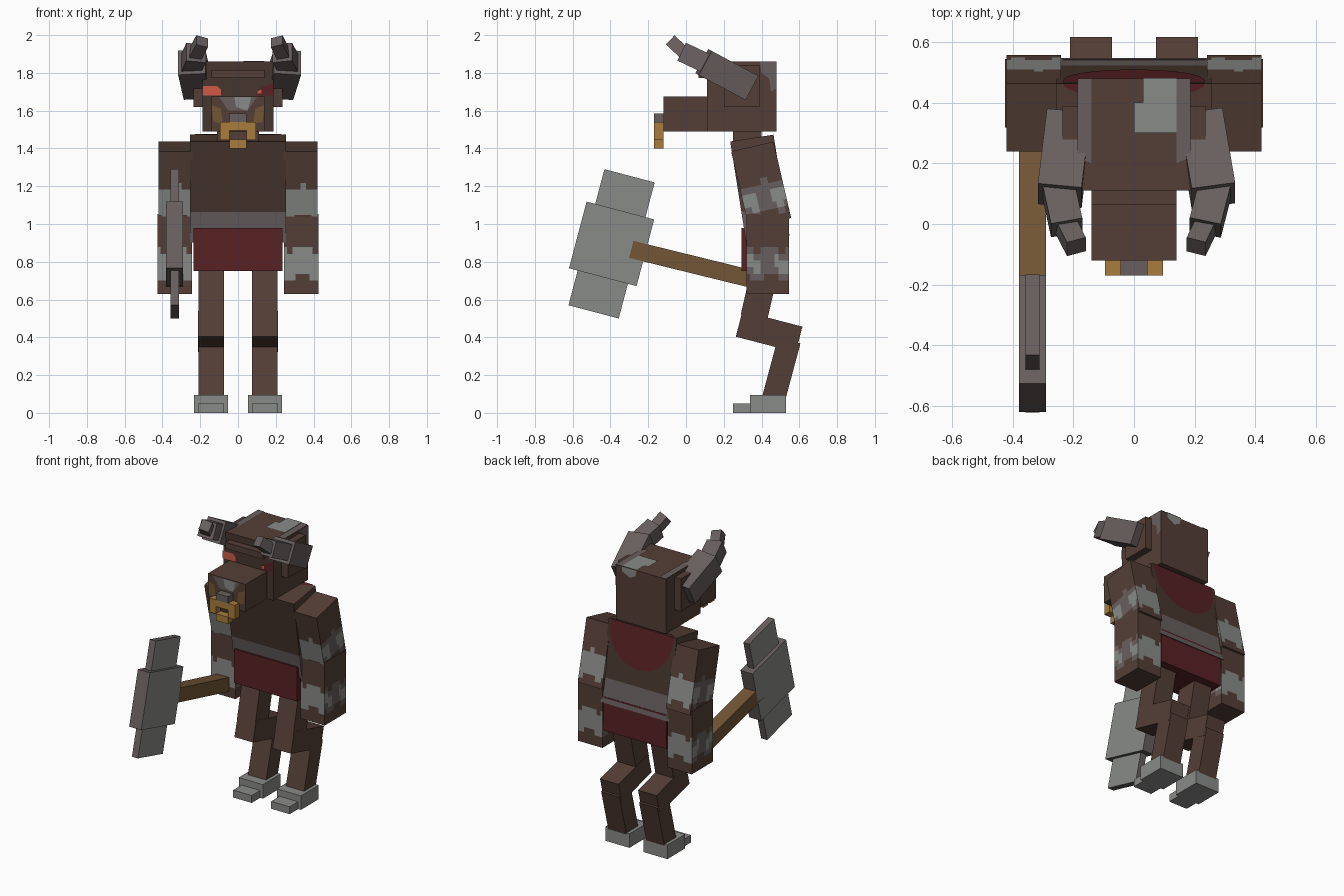
import bpy, bmesh, math
from mathutils import Vector, Matrix

if "Cube" in bpy.data.objects:
    bpy.data.objects.remove(bpy.data.objects["Cube"])


def mat(name, r, g, b):
    m = bpy.data.materials.new(name)
    lin = [((c / 255 + 0.055) / 1.055) ** 2.4 for c in (r, g, b)]
    m.diffuse_color = (*lin, 1)
    m.use_nodes = True
    m.node_tree.nodes["Principled BSDF"].inputs["Base Color"].default_value = m.diffuse_color
    return m


BROWN = mat("brown_fur", 84, 62, 54)
DARK = mat("dark_brown_fur", 70, 53, 45)
WARM = mat("warm_grey", 104, 95, 94)
LIGHT = mat("light_grey", 137, 139, 135)
RED = mat("dark_red_cloth", 88, 33, 36)
GOLD = mat("gold", 168, 124, 60)
WOOD = mat("wood", 115, 86, 54)
EYE = mat("glowing_eye", 208, 90, 70)


def add(name, bm, mats, matrix=Matrix()):
    me = bpy.data.meshes.new(name)
    bm.to_mesh(me)
    bm.free()
    for m in mats:
        me.materials.append(m)
    ob = bpy.data.objects.new(name, me)
    ob.matrix_world = matrix
    bpy.context.collection.objects.link(ob)
    return ob


def box(name, c, s, mats, tilt=0, cuts=0, rule=None, matrix=None):
    """Box at c with size s, tilted about x; rule(local point, normal) picks the colour."""
    mats = mats if isinstance(mats, list) else [mats]
    bm = bmesh.new()
    bmesh.ops.create_cube(bm, size=1)
    bmesh.ops.scale(bm, vec=s, verts=bm.verts)
    if cuts:
        bmesh.ops.subdivide_edges(bm, edges=bm.edges[:], cuts=cuts, use_grid_fill=True)
    bm.normal_update()
    if rule:
        for f in bm.faces:
            f.material_index = rule(f.calc_center_median(), f.normal)
    if matrix is None:
        matrix = Matrix.Translation(c) @ Matrix.Rotation(math.radians(tilt), 4, 'X')
    return add(name, bm, mats, matrix)


def span(name, x, y, z, mats, **kw):
    """Box given by its ranges."""
    r = (x, y, z)
    return box(name, [(a + b) / 2 for a, b in r], [b - a for a, b in r], mats, **kw)


def plate(name, pts, m, matrix=Matrix()):
    bm = bmesh.new()
    bm.faces.new([bm.verts.new(p) for p in pts])
    return add(name, bm, [m], matrix)


def front_plate(name, y, pts, m):
    return plate(name, [(x, y, z) for x, z in pts], m)


# torso with grey waist band and dark chest
def torso_rule(p, n):
    if p.z < -0.11 and abs(n.z) < 0.5:
        return 2
    return 1 if abs(n.y) > 0.5 else 0


TORSO = (0, 0.391, 1.188)
box("torso", TORSO, (0.51, 0.232, 0.54), [BROWN, DARK, WARM], 9, 9, torso_rule)
span("loincloth", (-0.235, 0.235), (0.295, 0.543), (0.75, 0.98), RED)
span("neck", (-0.11, 0.11), (0.25, 0.40), (1.40, 1.52), BROWN)

# rounded cape on the upper back, continuing over the torso top
tm = Matrix.Translation(TORSO) @ Matrix.Rotation(math.radians(9), 4, 'X')
arc = [math.pi * i / 16 for i in range(17)]
plate("cape", [(0.235 * math.cos(a), 0.12, 0.27 - 0.27 * math.sin(a) ** 0.8) for a in arc], RED, tm)
plate("collar", [(0.235 * math.cos(a), 0.117 - 0.05 * math.sin(a), 0.274) for a in arc], RED, tm)

# arms with wavy grey patches
def patch_rule(mid, half):
    def rule(p, n):
        if abs(n.z) > 0.5:
            return 0
        t = p.y if abs(n.x) > 0.5 else p.x
        d = abs(p.z - mid - 0.018 * math.sin(t * 45 + 1))
        if d > half:
            return 0
        if abs(n.x) > 0.5:
            return 2 if d < half * 0.5 and abs(t) > 0.045 else 1
        return 2
    return rule


for side, sx in (("right", -1), ("left", 1)):
    box(side + "_upper_arm", (sx * 0.33, 0.398, 1.208), (0.18, 0.23, 0.415),
        [BROWN, WARM, LIGHT], 13, 11, patch_rule(-0.07, 0.075))
    box(side + "_forearm", (sx * 0.334, 0.432, 0.842), (0.182, 0.226, 0.424),
        [BROWN, WARM, LIGHT], 0, 11, patch_rule(-0.045, 0.075))

    # bent legs and hooves
    x = sx * 0.142
    box(side + "_thigh", (x, 0.40, 0.68), (0.136, 0.143, 0.36), BROWN, -13)
    box(side + "_knee", (x, 0.44, 0.43), (0.138, 0.328, 0.14), BROWN, -14.5)
    box(side + "_shin", (x, 0.50, 0.21), (0.136, 0.123, 0.36), BROWN, -15)
    box(side + "_hoof", (x, 0.435, 0.0475), (0.18, 0.19, 0.095), LIGHT)
    box(side + "_toe", (x, 0.30, 0.025), (0.138, 0.10, 0.05), LIGHT)

    # head side plates and grey hair strips
    box(side + "_horn_base", (sx * 0.205, 0.295, 1.73), (0.06, 0.19, 0.22), BROWN)
    plate(side + "_hair_strip", [(sx * u, v, 1.864) for u, v in
          ((0.14, 0.2), (0.186, 0.22), (0.186, 0.48), (0.14, 0.48))], WARM)

# head, brow and muzzle
span("head", (-0.187, 0.187), (0.11, 0.48), (1.49, 1.86), [BROWN, DARK],
     rule=lambda p, n: int(n.y < -0.5))
span("brow", (-0.14, 0.14), (0.065, 0.12), (1.773, 1.815), BROWN)
span("muzzle", (-0.14, 0.14), (-0.12, 0.12), (1.49, 1.675), BROWN)
plate("crown_patch", [(0, 0.30, 1.866), (0.14, 0.30, 1.866), (0.14, 0.482, 1.866),
                      (0.03, 0.482, 1.866), (0.03, 0.40, 1.866), (0, 0.40, 1.866)], LIGHT)
plate("nape_patch", [(0.14, 0.484, 1.862), (0.03, 0.484, 1.862), (0.04, 0.484, 1.82),
                     (0.08, 0.484, 1.80), (0.14, 0.484, 1.83)], LIGHT)
plate("temple_patch", [(0.191, 0.39, 1.86), (0.191, 0.48, 1.86), (0.191, 0.48, 1.72),
                       (0.191, 0.45, 1.70), (0.191, 0.44, 1.77), (0.191, 0.40, 1.80)], WARM)

# face markings
front_plate("right_eye", 0.104, [(-0.187, 1.68), (-0.09, 1.68), (-0.09, 1.71),
                                 (-0.11, 1.73), (-0.187, 1.73)], EYE)
front_plate("left_eye", 0.104, [(0.09, 1.68), (0.187, 1.68), (0.187, 1.75), (0.12, 1.72)], RED)
front_plate("left_pupil", 0.101, [(0.10, 1.69), (0.125, 1.69), (0.125, 1.71), (0.10, 1.71)], EYE)
front_plate("nose_patch", -0.124, [(-0.10, 1.672), (-0.05, 1.60), (0.05, 1.60), (0.10, 1.672)], WARM)
front_plate("nose_highlight", -0.127, [(-0.02, 1.672), (-0.01, 1.62), (0.05, 1.60), (0.07, 1.672)], LIGHT)
for side, sx in (("right", -1), ("left", 1)):
    front_plate(side + "_cheek_marking", -0.124, [(sx * u, z) for u, z in
                ((0.14, 1.63), (0.09, 1.61), (0.08, 1.53), (0.13, 1.54))], WOOD)

# nose ring
RY = (-0.17, -0.12)
span("ring_clip", (-0.045, 0.045), RY, (1.54, 1.585), WARM)
span("ring_top", (-0.095, 0.095), RY, (1.495, 1.54), GOLD)
span("ring_bottom", (-0.045, 0.045), RY, (1.40, 1.447), GOLD)
for side, sx in (("right", -1), ("left", 1)):
    box(side + "_ring_side", (sx * 0.07, -0.145, 1.47), (0.05, 0.05, 0.05), GOLD)


# horns, each a chain of three shrinking boxes
def bar(name, a, b, w, m):
    a, b = Vector(a), Vector(b)
    z = (b - a).normalized()
    x = (Vector((1, 0, 0)) - z * z.x).normalized()
    rot = Matrix((x, z.cross(x), z)).transposed().to_4x4()
    box(name, None, (w, w, (b - a).length), m, matrix=Matrix.Translation((a + b) / 2) @ rot)


YZ = ((0.34, 1.725), (0.093, 1.857), (-0.012, 1.907), (-0.075, 1.967))
for side, xs in (("right", (-0.215, -0.245, -0.222, -0.19)), ("left", (0.22, 0.262, 0.235, 0.205))):
    p = [(x, *yz) for x, yz in zip(xs, YZ)]
    for i, (part, w) in enumerate((("root", 0.145), ("middle", 0.105), ("tip", 0.066))):
        a = Vector(p[i]).lerp(Vector(p[i + 1]), -0.25 if i else 0)
        bar(f"{side}_horn_{part}", a, p[i + 1], w, WARM)

# war hammer held in the right hand
box("hammer_handle", (-0.335, 0.05, 0.782), (0.09, 0.70, 0.093), WOOD, -13.8)
for name, size in (("hammer_block", (0.09, 0.37, 0.365)), ("hammer_plate", (0.045, 0.275, 0.745))):
    box(name, (-0.335, -0.394, 0.895), size, [WARM, LIGHT], -14.8,
        rule=lambda p, n: int(abs(n.x) > 0.5))
